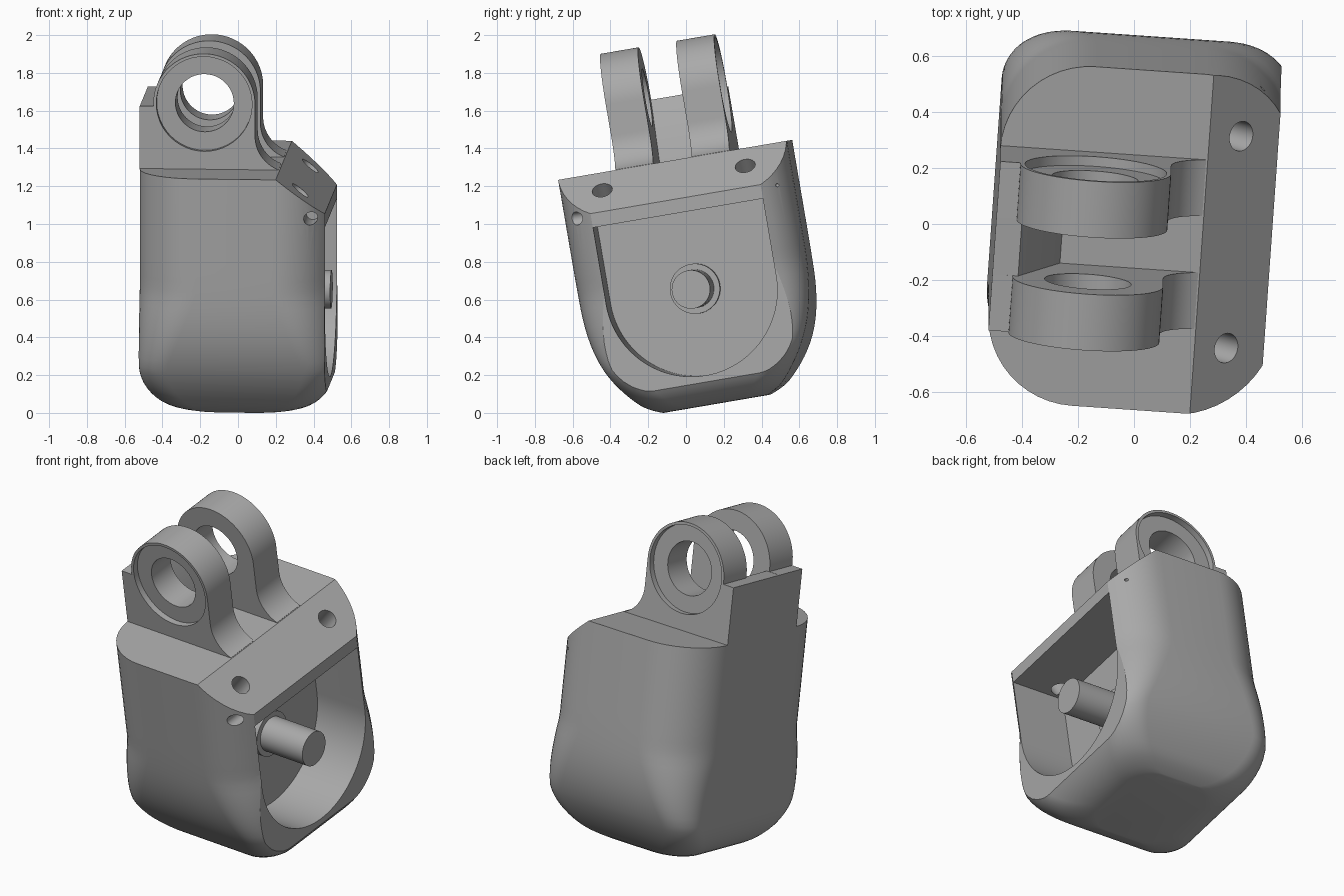
import bpy, bmesh
from math import sin, cos, pi, radians, sqrt
from mathutils import Matrix, Vector

cube = bpy.data.objects.get("Cube")
if cube:
    bpy.data.objects.remove(cube)

# Whole model leans forward and is turned slightly
POSE = Matrix.Rotation(radians(9.7), 4, 'X') @ Matrix.Rotation(radians(-4), 4, 'Z')
MID = 0.17                      # middle of the body across its depth
FLOOR, LEFT, RIGHT = 1.33, -0.512, 0.481

grey = bpy.data.materials.new("plain grey")
grey.use_nodes = True
grey.diffuse_color = (0.4, 0.4, 0.4, 1)
grey.node_tree.nodes["Principled BSDF"].inputs["Base Color"].default_value = (0.4, 0.4, 0.4, 1)


def loft(name, rings):
    """Skin a stack of closed rings and cap both ends."""
    bm = bmesh.new()
    rows = [[bm.verts.new(p) for p in ring] for ring in rings]
    n = len(rows[0])
    for a, b in zip(rows, rows[1:]):
        for i in range(n):
            bm.faces.new((a[i], a[(i + 1) % n], b[(i + 1) % n], b[i]))
    bm.faces.new(rows[0])
    bm.faces.new(rows[-1])
    bmesh.ops.recalc_face_normals(bm, faces=bm.faces)
    mesh = bpy.data.meshes.new(name)
    bm.to_mesh(mesh)
    bm.free()
    mesh.materials.append(grey)
    obj = bpy.data.objects.new(name, mesh)
    bpy.context.collection.objects.link(obj)
    return obj


def prism(name, outline, lo, hi, axis):
    """Extrude a 2D outline along x or y; the outline's second value is height."""
    def place(p, t):
        return (t, p[0], p[1]) if axis == 'X' else (p[0], t, p[1])
    return loft(name, [[place(p, t) for p in outline] for t in (lo, hi)])


def arc(cx, cz, r, start, end, steps=24):
    angles = [radians(start + (end - start) * i / steps) for i in range(steps + 1)]
    return [(cx + r * cos(a), cz + r * sin(a)) for a in angles]


def circle(cx, cz, r, n=48):
    return arc(cx, cz, r, 0, 360, n)[:-1]


def cut(obj, cutters):
    """Subtract each cutter, then delete it."""
    for c in cutters:
        mod = obj.modifiers.new("cut", 'BOOLEAN')
        mod.operation, mod.solver, mod.object = 'DIFFERENCE', 'EXACT', c
        deps = bpy.context.evaluated_depsgraph_get()
        mesh = bpy.data.meshes.new_from_object(obj.evaluated_get(deps))
        obj.modifiers.clear()
        obj.data = mesh
        bpy.data.objects.remove(c)


# Housing: rounded box whose front and back sweep in towards the base
def housing_ring(w):
    base, fillet = 0.02, 0.27
    t = min(1, (w - base) / 0.85)
    half = 0.616 - 0.296 * (1 - t) ** 3.4 - 0.04 * max(0, 1 - (w - base) / 0.06) ** 2
    rise = max(0, fillet - (w - base))
    wide = 0.5185 - fillet + sqrt(fillet ** 2 - rise ** 2)
    r = 0.16 + 0.16 * min(1, max(0, (w - 0.3) / 0.4))
    ring = []
    for k, (sx, sy) in enumerate(((1, 1), (-1, 1), (-1, -1), (1, -1))):
        corner = arc(0.0065 + sx * (wide - r), MID + sy * (half - r), r, 90 * k, 90 * k + 90, 12)
        ring += [(x, y, w) for x, y in corner]
    return ring


heights = [0.02 + 0.27 * (1 - cos(pi / 2 * i / 12)) for i in range(13)]
heights += [0.29 + 0.58 * i / 12 for i in range(1, 13)] + [FLOOR]
housing = loft("housing", [housing_ring(w) for w in heights])

# Flat right side with the sloping shoulder above it
shoulder = prism("shoulder_cutter",
                 [(RIGHT, -0.5), (RIGHT, 1.125), (0.231, FLOOR), (0.231, 2), (1, 2), (1, -0.5)],
                 -1, 2, 'Y')
# Round-bottomed cavity
cavity = prism("cavity_cutter",
               arc(MID, 0.635, 0.457, 180, 360, 48) + [(MID + 0.457, 1.05), (MID - 0.457, 1.05)],
               0.14, 1, 'X')
# Bolt holes square to the shoulder
normal = Vector((0.634, 0, 0.773))
slope = Vector((0.773, 0, -0.634))
bolts = []
for side in (-1, 1):
    centre = Vector((0.345, MID + side * 0.385, 1.236))
    bolts.append(loft("bolt_cutter", [
        [centre + normal * d + slope * a + Vector((0, b, 0)) for a, b in circle(0, 0, 0.054, 32)]
        for d in (-0.24, 0.1)]))
# Cross pin hole, wide at the front and tiny at the back
cross_front = prism("cross_front_cutter", circle(0.411, 1.112, 0.035, 24), -0.6, -0.2, 'Y')
cross_back = prism("cross_back_cutter", circle(0.411, 1.107, 0.009, 12), 0.55, 0.9, 'Y')
cut(housing, [shoulder, cavity, *bolts, cross_front, cross_back])

# Two hinge lugs with a bored eye and a shallow outer recess
EYE = (-0.17, 1.68)
ROOT = FLOOR - 0.005
WALL_TOP = 1.665
lug_outline = ([(LEFT, ROOT), (LEFT, WALL_TOP)] + arc(*EYE, 0.27, 183, 0, 48)
               + arc(0.29, 1.51, 0.19, 180, 250, 16) + [(0.225, ROOT)])
parts = [housing]
for name, side in (("front_lug", -1), ("back_lug", 1)):
    inner, outer = MID + side * 0.103, MID + side * 0.307
    lug = prism(name, lug_outline, inner, outer, 'Y')
    cut(lug, [prism("eye_cutter", circle(*EYE, 0.155), inner - side * 0.05, outer + side * 0.05, 'Y'),
              prism("recess_cutter", circle(*EYE, 0.254), outer - side * 0.035, outer + side * 0.05, 'Y')])
    parts.append(lug)

# Sloped stop wall joining the lugs
parts.append(prism("stop_wall",
                   [(LEFT, ROOT), (LEFT, WALL_TOP), (-0.42, WALL_TOP), (-0.27, FLOOR), (-0.27, ROOT)],
                   MID - 0.103, MID + 0.103, 'Y'))

# Axle pin and its collar inside the cavity
parts.append(prism("axle_collar", circle(MID, 0.64, 0.133), 0.13, 0.185, 'X'))
parts.append(prism("axle_pin", circle(MID, 0.64, 0.102), 0.13, 0.484, 'X'))

bpy.ops.object.select_all(action='DESELECT')
for obj in parts:
    obj.matrix_world = POSE
    obj.select_set(True)
bpy.context.view_layer.objects.active = housing
bpy.ops.object.shade_smooth_by_angle(angle=radians(30))
